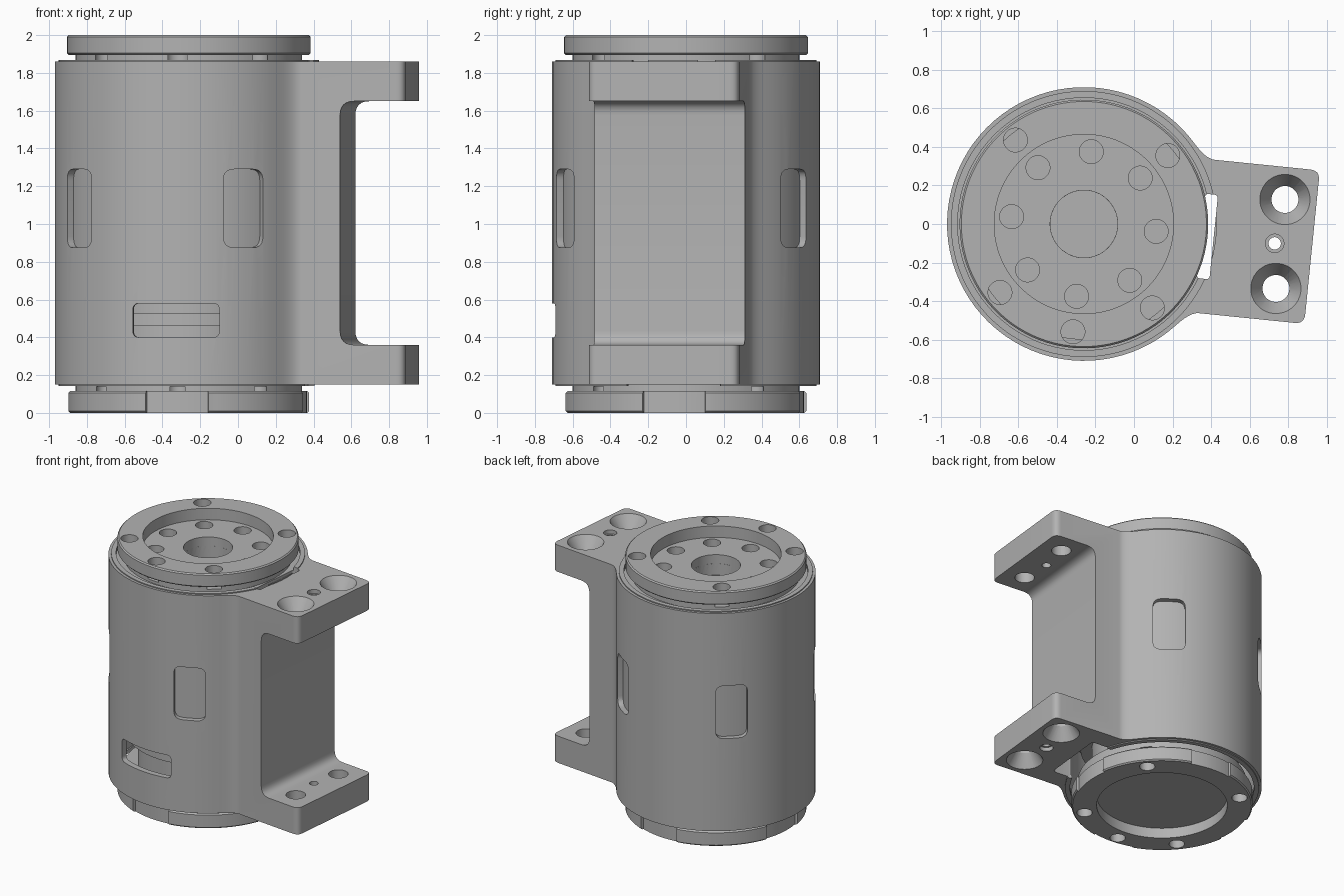
import bpy, bmesh, math
from math import cos, sin, pi, radians
from mathutils import Matrix, Vector

old = bpy.data.objects.get("Cube")
if old:
    bpy.data.objects.remove(old, do_unlink=True)

grey = bpy.data.materials.new("machined grey")
grey.use_nodes = True
grey.diffuse_color = (0.45, 0.45, 0.45, 1)
grey.node_tree.nodes["Principled BSDF"].inputs["Base Color"].default_value = (0.45, 0.45, 0.45, 1)

# Everything is built on the housing axis, then turned and moved into place
PLACE = Matrix.Translation((-0.26, 0, 0)) @ Matrix.Rotation(radians(-5.8), 4, 'Z')
RADIAL = Matrix(((0, 0, 1), (1, 0, 0), (0, 1, 0))).to_4x4()   # prism axis points outwards
SIDEWAYS = Matrix.Rotation(pi / 2, 4, 'X')                    # prism axis along y


def make(name, bm):
    bmesh.ops.recalc_face_normals(bm, faces=bm.faces)
    mesh = bpy.data.meshes.new(name)
    bm.to_mesh(mesh)
    bm.free()
    mesh.materials.append(grey)
    ob = bpy.data.objects.new(name, mesh)
    bpy.context.collection.objects.link(ob)
    return ob


def prism(name, points, z0, z1, matrix=Matrix()):
    bm = bmesh.new()
    face = bm.faces.new([bm.verts.new((p[0], p[1], z0)) for p in points])
    new = bmesh.ops.extrude_face_region(bm, geom=[face])["geom"]
    up = [v for v in new if isinstance(v, bmesh.types.BMVert)]
    bmesh.ops.translate(bm, verts=up, vec=(0, 0, z1 - z0))
    bmesh.ops.transform(bm, matrix=matrix, verts=bm.verts)
    return make(name, bm)


def lathe(name, profile, steps=96):
    bm = bmesh.new()
    vs = [bm.verts.new((r, 0, z)) for r, z in profile]
    edges = [bm.edges.new((a, b)) for a, b in zip(vs, vs[1:])]
    if profile[0][0] > 0:
        edges.append(bm.edges.new((vs[-1], vs[0])))
    bmesh.ops.spin(bm, geom=vs + edges, cent=(0, 0, 0), axis=(0, 0, 1),
                   angle=2 * pi, steps=steps)
    bmesh.ops.remove_doubles(bm, verts=bm.verts, dist=0.0001)
    return make(name, bm)


def curve(a, c, b, n=6):
    a, c, b = Vector(a), Vector(c), Vector(b)
    return [a.lerp(c, i / n).lerp(c.lerp(b, i / n), i / n) for i in range(n + 1)]


def rounded(x0, x1, y0, y1, r):
    pts = [Vector(p) for p in ((x0, y0), (x1, y0), (x1, y1), (x0, y1))]
    out = []
    for i, c in enumerate(pts):
        a, b = pts[i - 1], pts[(i + 1) % 4]
        out += curve(c + (a - c).normalized() * r, c, c + (b - c).normalized() * r)
    return out


def circle(r, x=0, y=0, n=32):
    return [(x + r * cos(2 * pi * i / n), y + r * sin(2 * pi * i / n)) for i in range(n)]


def polar(r, degrees):
    return r * cos(radians(degrees)), r * sin(radians(degrees))


def cut(target, cutter):
    cutter.hide_render = True
    mod = target.modifiers.new("cut", 'BOOLEAN')
    mod.operation, mod.solver, mod.object = 'DIFFERENCE', 'EXACT', cutter
    bpy.context.view_layer.objects.active = target
    bpy.ops.object.modifier_apply(modifier=mod.name)
    bpy.data.objects.remove(cutter, do_unlink=True)


def drill(target, r, x, y, z0, z1):
    cut(target, prism("drill", circle(r, x, y), z0, z1))


# Housing: round barrel blending into a rectangular mounting bracket
R, HALF, END = 0.71, 0.40, 1.19
side = curve(polar(R, 42), (0.595, HALF), (0.64, HALF))
side += curve((END - 0.05, HALF), (END, HALF), (END, HALF - 0.05))
outline = [polar(R, 42 + 276 * i / 64) for i in range(1, 64)]
outline += [(p.x, -p.y) for p in side] + [(p.x, p.y) for p in reversed(side)]
housing = prism("housing", outline, 0.15, 1.86)

# Bracket opening between the two arms, and the barrel bore
cut(housing, prism("opening", rounded(0.845, 1.6, 0.36, 1.65, 0.075), -0.8, 0.8, SIDEWAYS))
cut(housing, prism("bore", circle(0.665, n=96), 0, 2))

# Side windows and the front slot
for angle in (60, 140, -140, -60):
    turn = Matrix.Rotation(radians(angle), 4, 'Z') @ RADIAL
    cut(housing, prism("window", rounded(-0.115, 0.115, 0.875, 1.29, 0.06), 0.4, 0.9, turn))
turn = Matrix.Rotation(radians(-90), 4, 'Z') @ RADIAL
cut(housing, prism("slot", rounded(-0.23, 0.23, 0.4, 0.58, 0.035), 0.4, 0.9, turn))

# Countersunk bolt holes and small pin holes in both arms
for v in (-0.232, 0.232):
    drill(housing, 0.07, 1.025, v, 0, 2)
    for z, s in ((1.86, 1), (0.15, -1)):
        bm = bmesh.new()
        bmesh.ops.create_cone(bm, cap_ends=True, segments=32, radius1=0.065, radius2=0.14,
                              depth=0.12)
        flip = Matrix.Rotation(0 if s > 0 else pi, 4, 'X')
        bmesh.ops.transform(bm, matrix=Matrix.Translation((1.025, v, z - s * 0.045)) @ flip,
                            verts=bm.verts)
        cut(housing, make("countersink", bm))
drill(housing, 0.032, 0.995, 0, 0, 2)
for z in (1.86, 0.15):
    drill(housing, 0.048, 0.995, 0, z - 0.03, z + 0.03)

# Inner core, seen through the windows and the slot
core = lathe("inner_core", [(0, 1.84), (0.67, 1.84), (0.67, 0.62), (0.5, 0.62), (0.5, 0.53),
                            (0.58, 0.53), (0.58, 0.46), (0.5, 0.46), (0.5, 0.16), (0, 0.16)])
drill(core, 0.175, 0, 0, 1.74, 2)

# Thin lips around both ends of the barrel
top_lip = lathe("top_lip", [(0.655, 1.84), (0.69, 1.84), (0.69, 1.868), (0.655, 1.868)])
bottom_lip = lathe("bottom_lip", [(0.655, 0.17), (0.69, 0.17), (0.69, 0.142), (0.655, 0.142)])

# Cable passage between barrel and bracket, wider at the lower end
for part in (housing, core, top_lip, bottom_lip):
    cut(part, prism("passage", rounded(0.61, 0.677, -0.22, 0.22, 0.02), 0, 2.2))
for part in (housing, bottom_lip):
    cut(part, prism("pocket", rounded(0.6, 0.77, -0.25, 0.25, 0.03), 0, 0.5))

# Top flange with recessed face
top = lathe("top_flange", [(0, 1.75), (0.175, 1.75), (0.175, 1.91), (0.465, 1.91), (0.465, 2),
                           (0.636, 2), (0.645, 1.991), (0.645, 1.904), (0.636, 1.895),
                           (0.6, 1.895), (0.6, 1.72), (0, 1.72)])
for i in range(8):
    drill(top, 0.062, *polar(0.377, i * 45), 1.82, 2.1)

# Bottom flange with shallow recess and rim notches
bottom = lathe("bottom_flange", [(0, 0.08), (0.465, 0.08), (0.465, 0), (0.636, 0),
                                 (0.645, 0.009), (0.645, 0.106), (0.636, 0.115),
                                 (0.6, 0.115), (0.6, 0.2), (0, 0.2)])
for k in range(4):
    arc = [-15 + 3 * i + 90 * k for i in range(11)]
    ring = [polar(0.625, a) for a in arc] + [polar(0.75, a) for a in reversed(arc)]
    cut(bottom, prism("notch", ring, -0.1, 0.13))

# Rim bolt holes in both flanges
for angle in (45, 135, 225, 315, 270):
    x, y = polar(0.562, angle)
    drill(top, 0.062, x, y, 1.86, 2.1)
    drill(bottom, 0.055, x, y, -0.1, 0.14)

# Place the parts and keep crisp edges with smooth curved walls
for ob in (housing, core, top_lip, bottom_lip, top, bottom):
    ob.data.transform(PLACE)
    bpy.ops.object.select_all(action='DESELECT')
    ob.select_set(True)
    bpy.context.view_layer.objects.active = ob
    bpy.ops.object.shade_smooth_by_angle(angle=radians(30))
